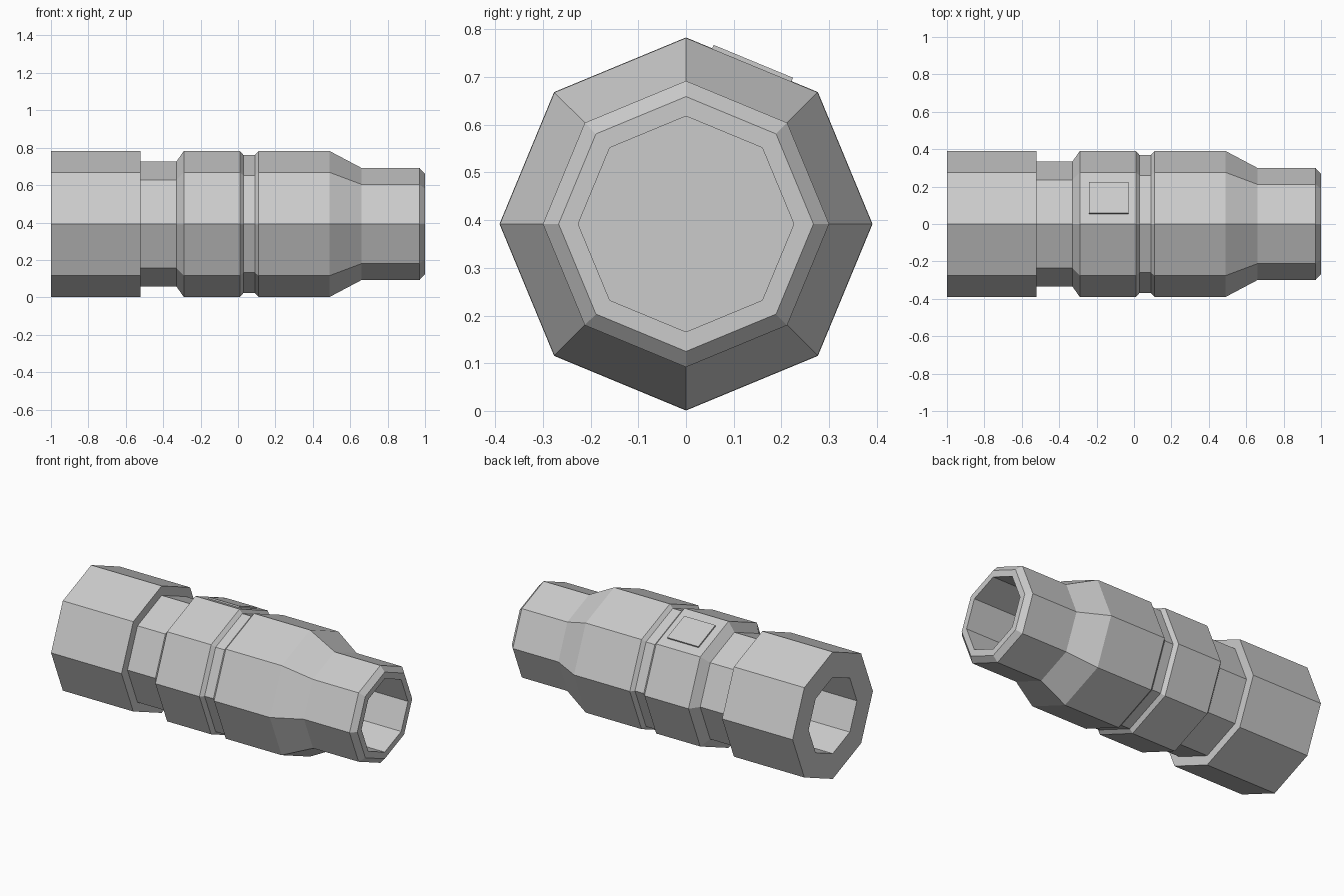
import bpy, bmesh, math
from mathutils import Matrix, Vector

if "Cube" in bpy.data.objects:
    bpy.data.objects.remove(bpy.data.objects["Cube"])

SIDES = 8
AXIS_Z = 0.392


def finish(bm, name):
    bmesh.ops.recalc_face_normals(bm, faces=bm.faces[:])
    mesh = bpy.data.meshes.new(name)
    bm.to_mesh(mesh)
    bm.free()
    ob = bpy.data.objects.new(name, mesh)
    bpy.context.collection.objects.link(ob)
    return ob


def lathe_x(name, profile):
    """Octagonal solid around the X axis; both profile ends get capped."""
    bm = bmesh.new()
    rings = []
    for x, r in profile:
        rings.append([bm.verts.new((x, r * math.cos(2 * math.pi * i / SIDES),
                                    AXIS_Z + r * math.sin(2 * math.pi * i / SIDES)))
                      for i in range(SIDES)])
    for a, b in zip(rings, rings[1:]):
        for i in range(SIDES):
            j = (i + 1) % SIDES
            bm.faces.new((a[i], a[j], b[j], b[i]))
    bm.faces.new(rings[0])
    bm.faces.new(rings[-1])
    return finish(bm, name)


# Hollow-ended body: left bore, outside steps, right bore
lathe_x("coupling_body", [
    (-0.50, 0.235), (-1.00, 0.235),                    # left bore
    (-1.00, 0.391), (-0.52, 0.391),                    # wide grip
    (-0.52, 0.333), (-0.33, 0.333),                    # neck
    (-0.29, 0.39), (0.01, 0.39),                       # centre collar
    (0.03, 0.368), (0.09, 0.368),                      # groove
    (0.11, 0.39), (0.49, 0.39),                        # front collar
    (0.66, 0.30), (0.97, 0.30), (1.00, 0.267),         # tapered nose
    (1.00, 0.226), (0.50, 0.226),                      # right bore
])

# Raised pad on the upper rear facet of the centre collar
angle = math.radians(67.5)
normal = Vector((0, math.cos(angle), math.sin(angle)))
bm = bmesh.new()
bmesh.ops.create_cube(bm, size=1, matrix=(
    Matrix.Translation(Vector((-0.135, 0, AXIS_Z)) + normal * 0.354)
    @ Matrix.Rotation(angle - math.pi / 2, 4, 'X')
    @ Matrix.Diagonal((0.212, 0.18, 0.03, 1))))
finish(bm, "raised_pad")
